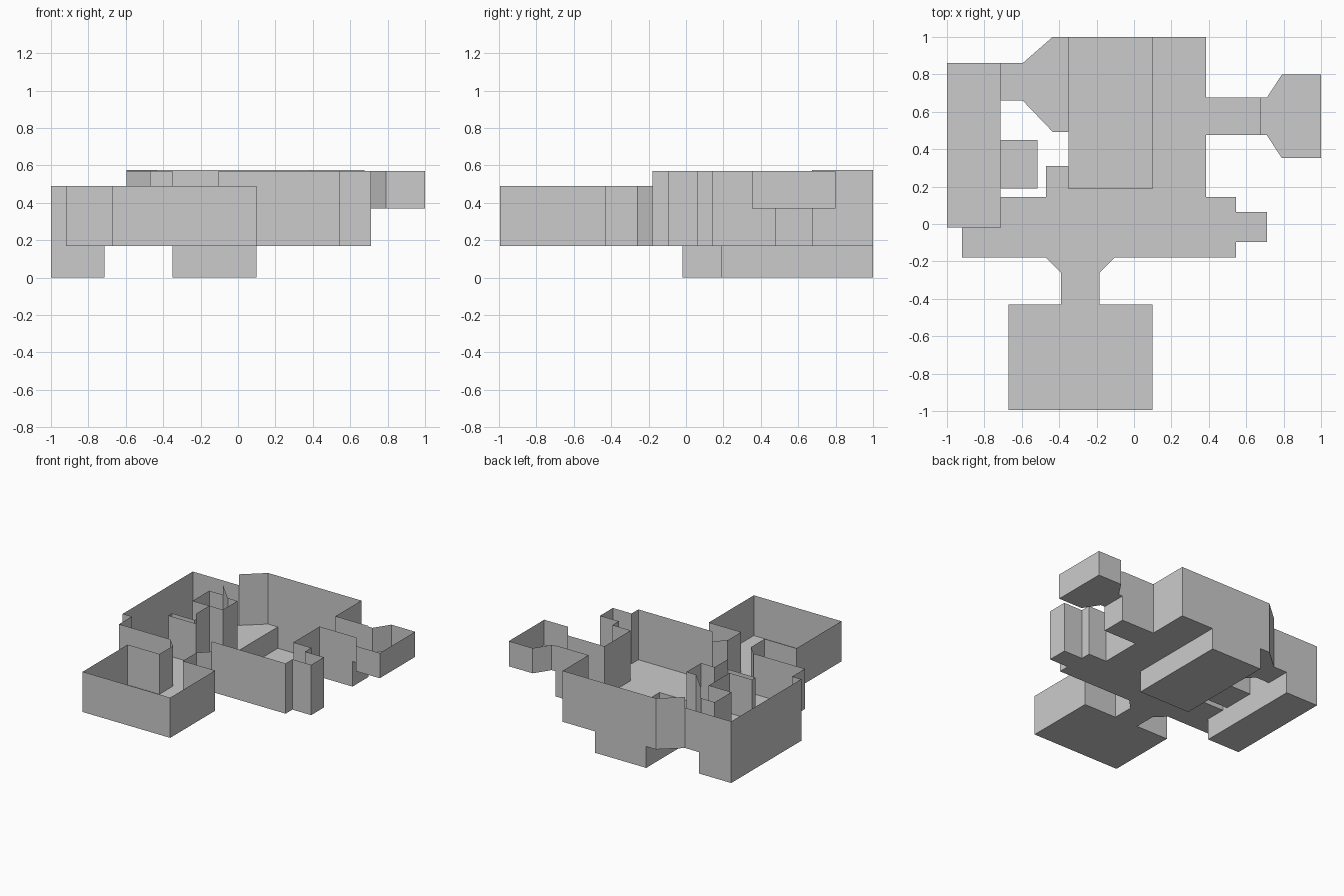
import bpy

if "Cube" in bpy.data.objects:
    bpy.data.objects.remove(bpy.data.objects["Cube"])

LOW, MID, RAISED = 0.0, 0.17, 0.37      # floor levels
TOP_LOW, TOP, TOP_BACK = 0.49, 0.57, 0.576   # wall tops


def make(name, verts, faces):
    me = bpy.data.meshes.new(name)
    me.from_pydata(verts, [], faces)
    me.update()
    ob = bpy.data.objects.new(name, me)
    bpy.context.collection.objects.link(ob)
    return ob


def floor(name, pts, z):
    make(name, [(x, y, z) for x, y in pts], [range(len(pts))])


def wall(name, pts, z0, z1):
    # upright strip along a path, facing the room on the path's left
    verts = [(x, y, z) for x, y in pts for z in (z0, z1)]
    faces = [(2*i, 2*i+1, 2*i+3, 2*i+2) for i in range(len(pts) - 1)]
    make(name, verts, faces)


# wall paths, counter-clockwise around the interior
front_room = [(-.92, -.02), (-.92, -.18), (-.47, -.18), (-.39, -.26),
              (-.39, -.43), (-.67, -.43), (-.67, -.995), (.1, -.995),
              (.1, -.43), (-.185, -.43), (-.185, -.26), (-.105, -.18)]
hall_east = [(-.105, -.18), (.545, -.18), (.545, -.095), (.71, -.095),
             (.71, .065), (.545, .065), (.545, .145), (.385, .145),
             (.385, .475), (.675, .475)]
alcove = [(.675, .475), (.71, .475), (.79, .353), (1, .353),
          (1, .798), (.79, .798), (.71, .675), (.675, .675)]
hall_north = [(.675, .675), (.385, .675), (.385, 1), (.1, 1)]
bay_north = [(-.35, 1), (-.435, 1), (-.595, .86)]
bay_link = [(-.595, .86), (-.715, .86)]
corridor = [(-.715, .86), (-1, .86), (-1, -.02), (-.92, -.02)]
closet = [(-.715, .19), (-.515, .19), (-.515, .45), (-.715, .45)]
west = ([(-.47, .145), (-.715, .145)] + closet
        + [(-.715, .66), (-.595, .66)])
bay_south = [(-.595, .66), (-.435, .493), (-.35, .493),
             (-.35, .31), (-.47, .31), (-.47, .145)]
pit = [(-.35, 1), (-.35, .19), (.1, .19), (.1, 1)]

# walls
wall("front_room_walls", front_room, MID, TOP_LOW)
wall("hall_east_walls", hall_east, MID, TOP)
wall("alcove_walls", alcove, RAISED, TOP)
wall("hall_north_walls", hall_north, MID, TOP_BACK)
wall("pit_back_wall", [(.1, 1), (-.35, 1)], LOW, TOP_BACK)
wall("bay_north_walls", bay_north, MID, TOP_BACK)
wall("bay_link_wall", bay_link, MID, TOP_LOW)
wall("corridor_walls", corridor, LOW, TOP_LOW)
wall("closet_and_west_walls", west, MID, TOP_LOW)
wall("bay_south_walls", bay_south, MID, TOP)

# steps between floor levels
wall("pit_sides", pit, LOW, MID)
wall("corridor_step", [(-.92, -.02), (-.715, -.02), (-.715, .86)], LOW, MID)
wall("alcove_step", [(.675, .475), (.675, .675)], MID, RAISED)

# floors
floor("hall_floor", front_room + hall_east[1:] + hall_north
      + [(.1, .19), (-.35, .19), (-.35, .31), (-.47, .31), (-.47, .145),
         (-.715, .145), (-.715, -.02)], MID)
floor("bay_floor", bay_north + [(-.715, .86), (-.715, .66)] + bay_south[:3], MID)
floor("closet_floor", closet, MID)
floor("alcove_floor", alcove, RAISED)
floor("corridor_floor", corridor[:3] + [(-.715, -.02)], LOW)
floor("pit_floor", pit, LOW)
